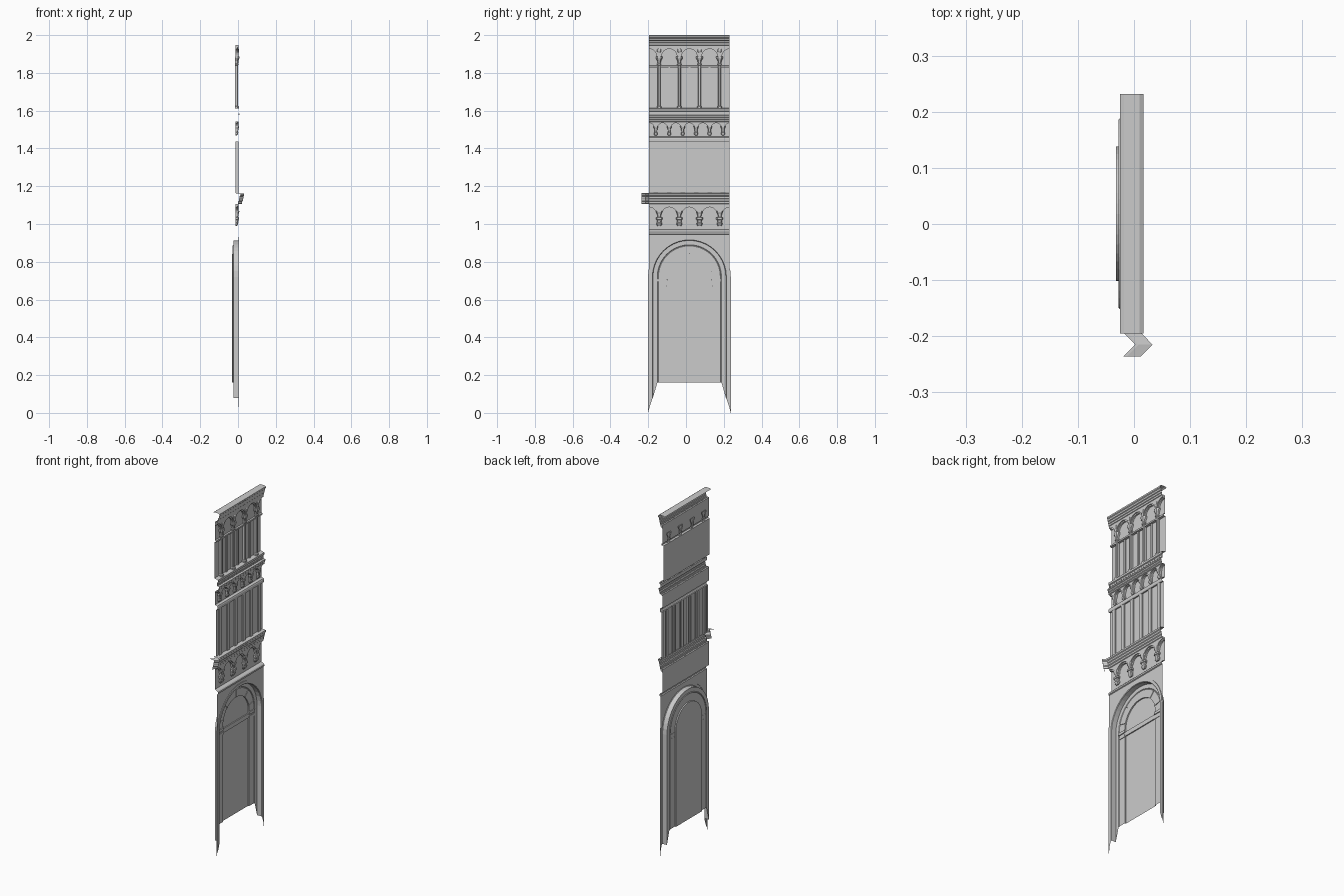
import bpy, bmesh, math

if "Cube" in bpy.data.objects:
    bpy.data.objects.remove(bpy.data.objects["Cube"])

YC, W = 0.018, 0.427            # facade centre line and width
Y0, Y1 = YC - W / 2, YC + W / 2
FRONT, BACK = 0.003, -0.012     # main wall plane and recessed plane
SPRING = 0.72                   # springing height of the big arch


def make(name, bm):
    bmesh.ops.remove_doubles(bm, verts=bm.verts, dist=1e-6)
    bmesh.ops.recalc_face_normals(bm, faces=bm.faces)
    me = bpy.data.meshes.new(name)
    bm.to_mesh(me)
    bm.free()
    ob = bpy.data.objects.new(name, me)
    bpy.context.collection.objects.link(ob)
    return ob


def skin(bm, rows, closed=False):
    """Quads between successive rows of points."""
    vs = [[bm.verts.new(p) for p in r] for r in rows]
    n = len(vs[0])
    for a, b in zip(vs, vs[1:]):
        for i in range(n if closed else n - 1):
            j = (i + 1) % n
            bm.faces.new((a[i], a[j], b[j], b[i]))
    return vs


def course(name, profile, stations=((Y0, 0), (Y1, 0))):
    """Moulding: an open (x, z) profile run along y, shifted in x per station."""
    bm = bmesh.new()
    skin(bm, [[(x + dx, y, z) for x, z in profile] for y, dx in stations])
    return make(name, bm)


def centres(n):
    return [Y0 + W * (i + 0.5) / n for i in range(n)]


def loft(name, ys, rings, back=BACK, chamfer=0.0):
    """Upright pieces repeated at ys; each ring is (z, half width, front x)."""
    bm = bmesh.new()
    for y in ys:
        rows = []
        for z, h, f in rings:
            c = chamfer * h
            rows.append([(back, y - h, z), (f - c, y - h, z), (f, y - h + c, z),
                         (f, y + h - c, z), (f - c, y + h, z), (back, y + h, z)])
        vs = skin(bm, rows)
        if not chamfer:
            continue
        bm.faces.new(vs[0])
        bm.faces.new(vs[-1])
    return make(name, bm)


def box(name, parts):
    """Each part is (x0, x1, y0, y1, z0, z1)."""
    bm = bmesh.new()
    for x0, x1, y0, y1, z0, z1 in parts:
        vs = skin(bm, [[(x0, y0, z), (x1, y0, z), (x1, y1, z), (x0, y1, z)]
                       for z in (z0, z1)], True)
        bm.faces.new(vs[0])
        bm.faces.new(vs[1])
    return make(name, bm)


def arch_path(r, x, zb, n=20):
    pts = [(YC - r, zb)]
    pts += [(YC - r * math.cos(math.pi * i / n), SPRING + r * math.sin(math.pi * i / n))
            for i in range(n + 1)]
    pts += [(YC + r, zb)]
    return [(x, y, z) for y, z in pts]


def blind_arcade(name, n, spring, top, r):
    """Spandrels between round arches, with a thinner inner archivolt."""
    half = W / n / 2
    for label, rad, x in (("spandrels", r, FRONT), ("archivolts", r - half * 0.13, -0.003)):
        arc = [(spring + rad * math.sin(t), half - rad * math.cos(t), x)
               for t in [math.pi / 2 * i / 8 for i in range(9)]]
        loft(f"{name}_{label}", centres(n), arc + [(top, half, x)])


# Great arch: outer moulding, deep jamb, inner frame and door reveal
bm = bmesh.new()
skin(bm, [arch_path(*s) for s in (
    (0.219, FRONT, 0.0), (0.211, FRONT, 0.03), (0.211, 0.006, 0.03), (0.196, 0.006, 0.075),
    (0.193, FRONT, 0.08), (0.193, -0.025, 0.08), (0.17, -0.025, 0.16),
    (0.167, -0.028, 0.16), (0.164, -0.025, 0.16), (0.12, -0.025, 0.16), (0.12, -0.032, 0.16))])
make("great_arch", bm)

# Wall around the arch head
bm = bmesh.new()
arc = arch_path(W / 2, FRONT, SPRING)[1:-1]
skin(bm, [arc, [(x, y, 0.945) for x, y, z in arc]])
make("spandrel_wall", bm)

# Door and lunette infill
bm = bmesh.new()
bm.faces.new([bm.verts.new(p) for p in arch_path(0.12, -0.032, 0.16)])
make("door_panel", bm)
box("transom", [(-0.032, -0.026, YC - 0.12, YC + 0.12, 0.675, 0.70)])

# Impost blocks at the door head
box("imposts", [p for s in (-1, 1) for p in (
    (-0.026, -0.022, YC + s * 0.142 - 0.022, YC + s * 0.142 + 0.022, 0.67, 0.685),
    (-0.026, -0.020, YC + s * 0.142 - 0.026, YC + s * 0.142 + 0.026, 0.695, 0.71))])

# Radial voussoir joints
bm = bmesh.new()
for deg in (14, 48, 90, 132, 166):
    t = math.radians(deg)
    u, v = (math.cos(t), math.sin(t)), (-math.sin(t) * 0.002, math.cos(t) * 0.002)
    skin(bm, [[(x, YC + r * u[0] + s * v[0], SPRING + r * u[1] + s * v[1])
               for x, s in ((-0.025, -1), (-0.022, -1), (-0.022, 1), (-0.025, 1))]
              for r in (0.122, 0.164)])
make("voussoir_joints", bm)

# First stage: string course, corbelled arcade, cornice with corner return
course("lower_string", [(FRONT, 0.945), (0.008, 0.948), (0.008, 0.957), (FRONT, 0.963),
                        (BACK, 0.97), (BACK, 1.105), (FRONT, 1.105)])
blind_arcade("lower_arcade", 4, 1.05, 1.107, 0.046)
corbel = [(0.99, 0.010, -0.006), (0.998, 0.015, -0.001), (1.006, 0.015, 0.002),
          (1.008, 0.011, 0.0), (1.022, 0.013, 0.003), (1.024, 0.018, 0.006),
          (1.034, 0.018, 0.006), (1.036, 0.009, 0.001), (1.05, 0.010, 0.002),
          (1.064, 0.017, 0.007), (1.070, 0.017, 0.007)]
loft("lower_corbels", centres(4), corbel, chamfer=0.3)
cornice = [(FRONT, 1.105), (0.006, 1.108), (0.006, 1.118), (0.010, 1.122), (0.010, 1.132),
           (0.013, 1.136), (0.013, 1.146), (0.017, 1.15), (0.017, 1.16), (-0.008, 1.163)]
course("lower_cornice", cornice)
course("cornice_corner_return", cornice + [(-0.014, 1.163)],
       ((Y0, -0.003), (-0.215, 0.016), (-0.236, -0.005)))

# Second stage: panelled wall with slim pilasters
course("middle_wall", [(-0.008, 1.163), (-0.004, 1.165), (-0.004, 1.435), (FRONT, 1.435),
                       (0.006, 1.44), (0.006, 1.452), (FRONT, 1.458), (BACK, 1.462),
                       (BACK, 1.54), (FRONT, 1.54)])
loft("middle_pilasters", centres(6), [(1.163, 0.012, 0.002), (1.437, 0.012, 0.002)])
blind_arcade("middle_arcade", 6, 1.508, 1.542, 0.031)
loft("middle_corbels", centres(6), [
    (1.468, 0.005, -0.006), (1.475, 0.010, 0.0), (1.484, 0.010, 0.002), (1.486, 0.007, 0.0),
    (1.502, 0.008, 0.002), (1.514, 0.013, 0.006), (1.520, 0.013, 0.006)], chamfer=0.3)
course("middle_cornice", [(FRONT, 1.54), (0.007, 1.543), (0.007, 1.55), (0.011, 1.554),
                          (0.011, 1.562), (0.014, 1.565), (0.014, 1.572), (FRONT, 1.576),
                          (FRONT, 1.595), (0.008, 1.598), (0.008, 1.61), (-0.016, 1.615)])
# Dentil row under the sill
box("dentils", [(FRONT, 0.007, y - 0.004, y + 0.004, 1.577, 1.586) for y in centres(24)])

# Third stage: window band, lintel, column screen
course("window_wall", [(-0.016, 1.615), (-0.016, 1.825), (-0.004, 1.827), (-0.004, 1.836),
                       (BACK, 1.838), (BACK, 1.945), (FRONT, 1.945)])
mullions = [Y0 + W * k / 4 for k in (1, 2, 3)]
loft("window_mullions", mullions, [(1.613, 0.005, -0.010), (1.826, 0.005, -0.010)], -0.016)
loft("columns", centres(4), [
    (1.612, 0.012, 0.004), (1.622, 0.012, 0.004), (1.626, 0.008, 0.0), (1.84, 0.008, 0.0),
    (1.843, 0.011, 0.003), (1.848, 0.011, 0.003), (1.851, 0.008, 0.001),
    (1.864, 0.010, 0.003), (1.878, 0.018, 0.007), (1.886, 0.018, 0.007)],
    -0.016, chamfer=0.45)
blind_arcade("upper_arcade", 4, 1.886, 1.947, 0.048)
# Small bosses above the columns
loft("spandrel_bosses", centres(4), [(1.906, 0.004, 0.002), (1.912, 0.011, 0.006),
                                     (1.924, 0.011, 0.006), (1.93, 0.004, 0.002)], chamfer=0.3)
course("top_cornice", [(FRONT, 1.945), (0.006, 1.947), (0.006, 1.957), (0.009, 1.96),
                       (0.009, 1.97), (0.013, 1.973), (0.013, 1.983), (0.017, 1.987),
                       (0.017, 1.996), (0.010, 2.0), (-0.018, 2.0), (-0.025, 1.996)])
